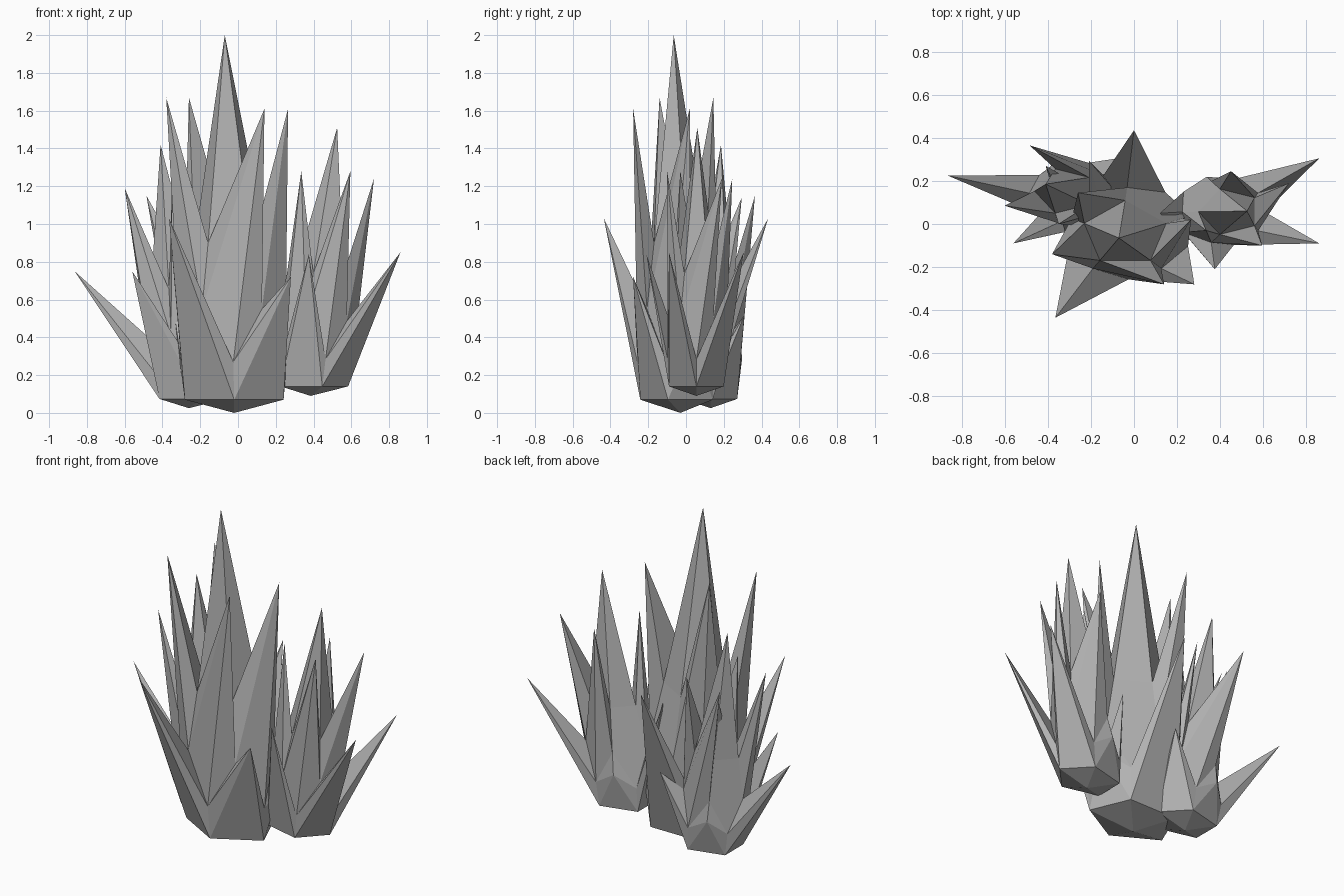
import bpy, bmesh, math
from mathutils import Vector

cube = bpy.data.objects.get("Cube")
if cube:
    bpy.data.objects.remove(cube, do_unlink=True)

# Single stone colour
stone = bpy.data.materials.new("crystal_grey")
stone.use_nodes = True
grey = (0.45, 0.45, 0.45, 1)
stone.diffuse_color = grey
stone.node_tree.nodes["Principled BSDF"].inputs["Base Color"].default_value = grey


def cluster(name, foot, size, turn, peak, low_tips, cap_tips):
    """Faceted five-sided core with shards drawn out of its panels."""
    bm = bmesh.new()
    foot, peak = Vector(foot), Vector(peak)

    def ring(height, radius, offset):
        # Rings drift toward the peak, so side clusters lean outward
        centre = foot.lerp(peak, max(0, height - 0.07) / 2)
        points = []
        for k in range(5):
            a = math.radians(turn + offset + 72 * k)
            points.append(bm.verts.new((centre.x + radius * size * math.cos(a),
                                        centre.y + 0.77 * radius * size * math.sin(a),
                                        foot.z + height * size)))
        return points

    def shard(base, tip):
        point = bm.verts.new(tip)
        for i, v in enumerate(base):
            bm.faces.new((v, base[(i + 1) % len(base)], point))

    bottom = bm.verts.new(foot)
    lower = ring(0.07, 0.275, 0)
    waist = ring(0.27, 0.29, 0)
    blunt = ring(0.38, 0.31, 36)
    shoulder = ring(0.55, 0.27, 36)
    crown = ring(0.9, 0.2, 36)
    for k in range(5):
        n = (k + 1) % 5
        bm.faces.new((bottom, lower[n], lower[k]))
        # Outer shards splay from the foot, blunt where none grows
        shard((lower[k], lower[n], waist[n], shoulder[k], waist[k]), low_tips[k] or blunt[k].co)
        # Upright shards around the central one
        panel = (waist[k], shoulder[k], crown[k], crown[k - 1], shoulder[k - 1])
        if cap_tips[k]:
            shard(panel, cap_tips[k])
        else:
            bm.faces.new(panel)
    # Tall central shard
    shard(crown, peak)
    bmesh.ops.delete(bm, geom=[v for v in bm.verts if not v.link_faces], context='VERTS')

    mesh = bpy.data.meshes.new(name)
    bm.to_mesh(mesh)
    bm.free()
    mesh.materials.append(stone)
    bpy.context.collection.objects.link(bpy.data.objects.new(name, mesh))


cluster("main_crystal_cluster", (-0.02, -0.03, 0), 1, -90, (-0.07, -0.065, 2),
        [(0.28, -0.28, 0.72), None, (0, 0.435, 1.03), (-0.41, 0.27, 1.03), (-0.365, -0.435, 1.03)],
        [(0.14, -0.28, 1.61), (0.265, 0.02, 1.61), None, (-0.26, 0.145, 1.67), (-0.38, -0.14, 1.67)])

cluster("right_crystal_cluster", (-0.26, 0.13, 0.025), 0.7, 0, (-0.41, 0.185, 1.42),
        [(-0.04, 0.31, 0.52), None, (-0.865, 0.225, 0.75), (-0.56, -0.09, 0.75), (-0.06, -0.12, 0.75)],
        [(-0.21, 0.295, 1.14), (-0.485, 0.365, 1.15), None, (-0.6, 0.085, 1.19), (-0.35, 0, 1.19)])

cluster("left_crystal_cluster", (0.385, 0.055, 0.09), 0.72, 0, (0.525, 0.06, 1.51),
        [(0.86, 0.305, 0.85), None, (0.12, 0.05, 0.8), (0.375, -0.21, 0.84), (0.86, -0.09, 0.85)],
        [(0.72, 0.19, 1.24), (0.45, 0.245, 1.24), None, (0.335, -0.03, 1.28), (0.595, -0.1, 1.28)])
